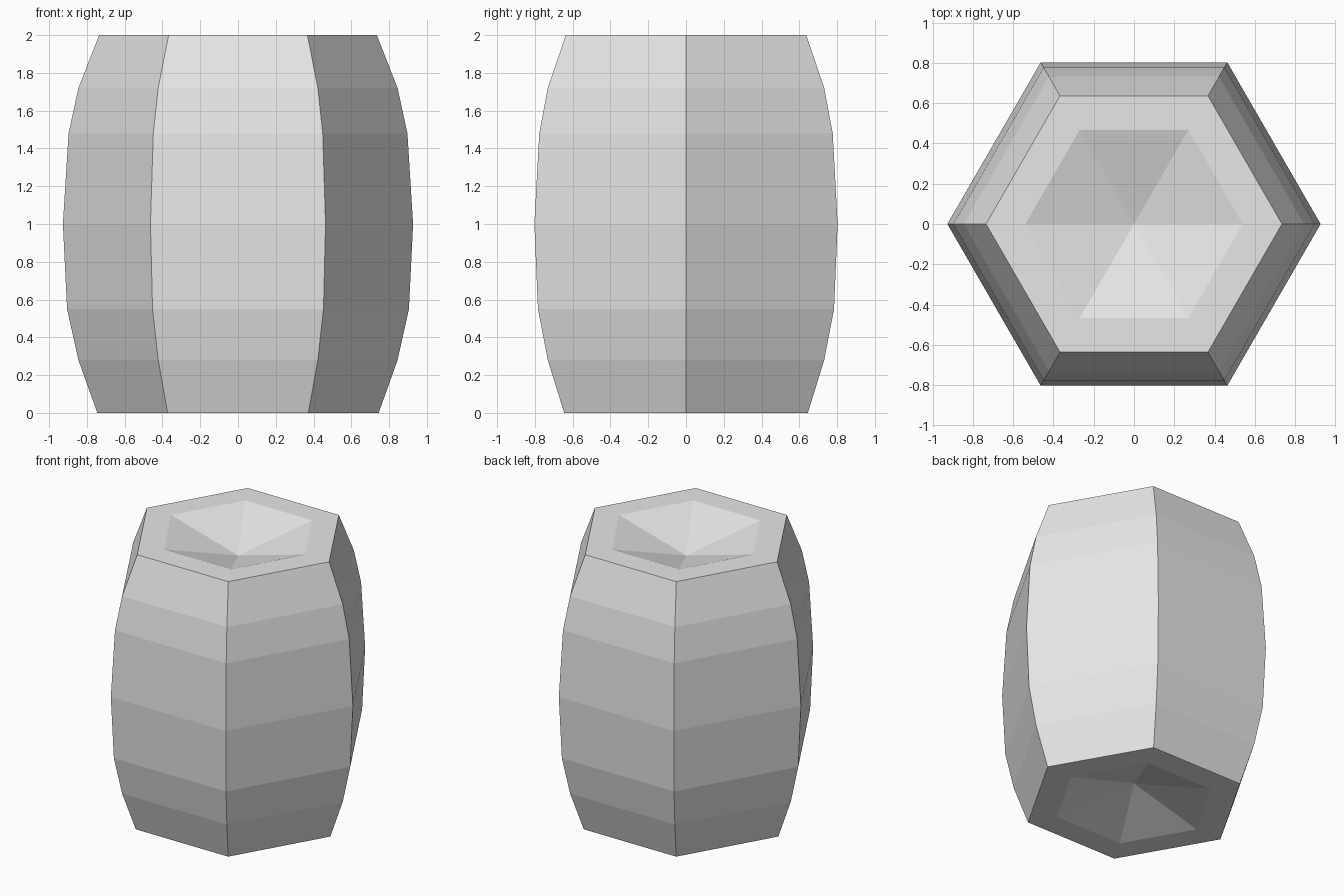
import bpy, bmesh, math

cube = bpy.data.objects.get("Cube")
if cube:
    bpy.data.objects.remove(cube, do_unlink=True)

SIDES = 6
# (radius, height) from the bottom dish rim, up the staves, to the top dish rim
PROFILE = [(0.54, 0), (0.745, 0), (0.845, 0.28), (0.905, 0.55), (0.927, 1.0),
           (0.897, 1.48), (0.845, 1.72), (0.735, 2), (0.54, 2)]
DISH_DEPTH = 0.15

grey = bpy.data.materials.new("light_grey")
grey.use_nodes = True
colour = (0.8, 0.8, 0.8, 1)
grey.diffuse_color = colour
grey.node_tree.nodes["Principled BSDF"].inputs["Base Color"].default_value = colour

bm = bmesh.new()


def ring(radius, z):
    angles = [math.tau * i / SIDES for i in range(SIDES)]
    return [bm.verts.new((radius * math.cos(a), radius * math.sin(a), z)) for a in angles]


# Bulging staves and flat end rims
rings = [ring(r, z) for r, z in PROFILE]
for low, high in zip(rings, rings[1:]):
    for i in range(SIDES):
        j = (i + 1) % SIDES
        bm.faces.new((low[i], low[j], high[j], high[i]))

# Sunken cone-shaped dishes at both ends
for rim, z in ((rings[0], DISH_DEPTH), (rings[-1], 2 - DISH_DEPTH)):
    centre = bm.verts.new((0, 0, z))
    for i in range(SIDES):
        bm.faces.new((rim[i], rim[(i + 1) % SIDES], centre))

bmesh.ops.recalc_face_normals(bm, faces=bm.faces)
mesh = bpy.data.meshes.new("barrel")
bm.to_mesh(mesh)
bm.free()
mesh.materials.append(grey)
barrel = bpy.data.objects.new("barrel", mesh)
bpy.context.collection.objects.link(barrel)
